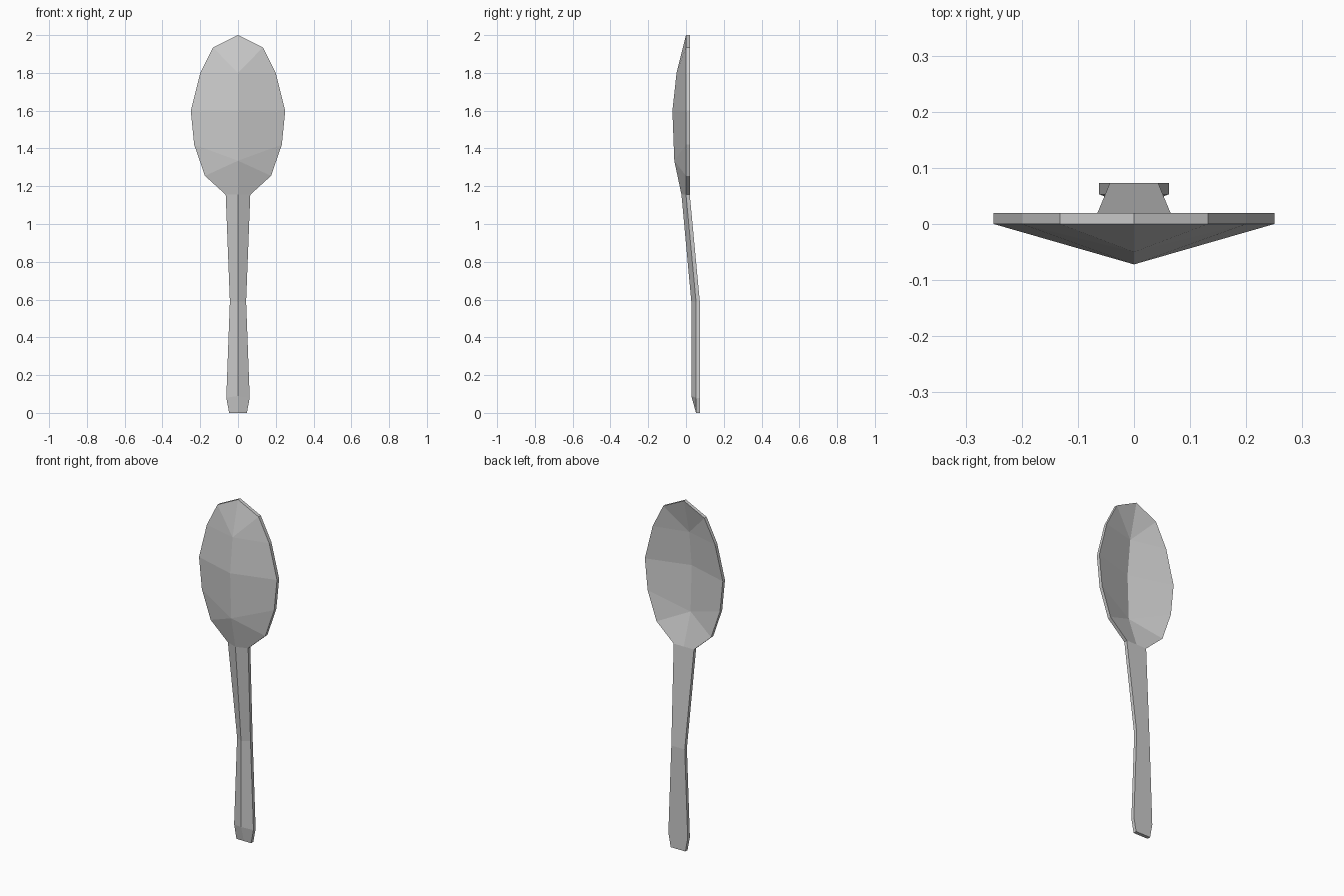
import bpy
import bmesh

cube = bpy.data.objects.get("Cube")
if cube:
    bpy.data.objects.remove(cube, do_unlink=True)

THICK = 0.02

# Half outline from the tip down to the handle end: x, front y, z
rim = [(0, 0, 2), (.132, 0, 1.935), (.2, 0, 1.8), (.25, 0, 1.6), (.232, 0, 1.42),
       (.175, 0, 1.255), (.065, 0, 1.155), (.043, .053, .59), (.062, .053, .08), (.047, .053, 0)]

# Centre line from the bowl to the handle end: front y, back y, z
spine = [(-.05, -.03, 1.8), (-.072, -.052, 1.6), (-.062, -.042, 1.335), (-.024, .02, 1.155),
         (.028, .073, .59), (.028, .073, .09), (.053, .073, 0)]

# Facets between the outline and the centre line: outline indices, centre indices
facets = [((0, 1), (0,)), ((1, 2), (0,)), ((2, 3), (1, 0)), ((3, 4), (2, 1)), ((4, 5), (2,)),
          ((5, 6), (3, 2)), ((6, 7), (4, 3)), ((7, 8), (5, 4)), ((8, 9), (6, 5))]

metal = bpy.data.materials.new("grey metal")
metal.use_nodes = True
grey = (0.6, 0.6, 0.6, 1)
metal.diffuse_color = grey
metal.node_tree.nodes["Principled BSDF"].inputs["Base Color"].default_value = grey

bm = bmesh.new()


def skin(side):
    """Faceted half skin: side 0 is the convex front, side 1 the hollow back."""
    edge = [bm.verts.new((x, y + side * THICK, z)) for x, y, z in rim]
    middle = [bm.verts.new((0, s[side], s[2])) for s in spine]
    for outer, inner in facets:
        bm.faces.new([edge[i] for i in outer] + [middle[i] for i in inner])
    return edge, middle


front_edge, front_mid = skin(0)
back_edge, back_mid = skin(1)

# Thin side wall around the outline, closed across the handle end
front_loop = front_edge + [front_mid[-1]]
back_loop = back_edge + [back_mid[-1]]
for i in range(len(front_loop) - 1):
    bm.faces.new((front_loop[i], front_loop[i + 1], back_loop[i + 1], back_loop[i]))

# Mirror the half across the centre line and weld it
bmesh.ops.mirror(bm, geom=bm.verts[:] + bm.edges[:] + bm.faces[:], axis='X', merge_dist=0.0001)
bmesh.ops.remove_doubles(bm, verts=bm.verts[:], dist=0.0001)
bmesh.ops.recalc_face_normals(bm, faces=bm.faces[:])

mesh = bpy.data.meshes.new("spoon")
bm.to_mesh(mesh)
bm.free()
mesh.materials.append(metal)
spoon = bpy.data.objects.new("spoon", mesh)
bpy.context.collection.objects.link(spoon)
